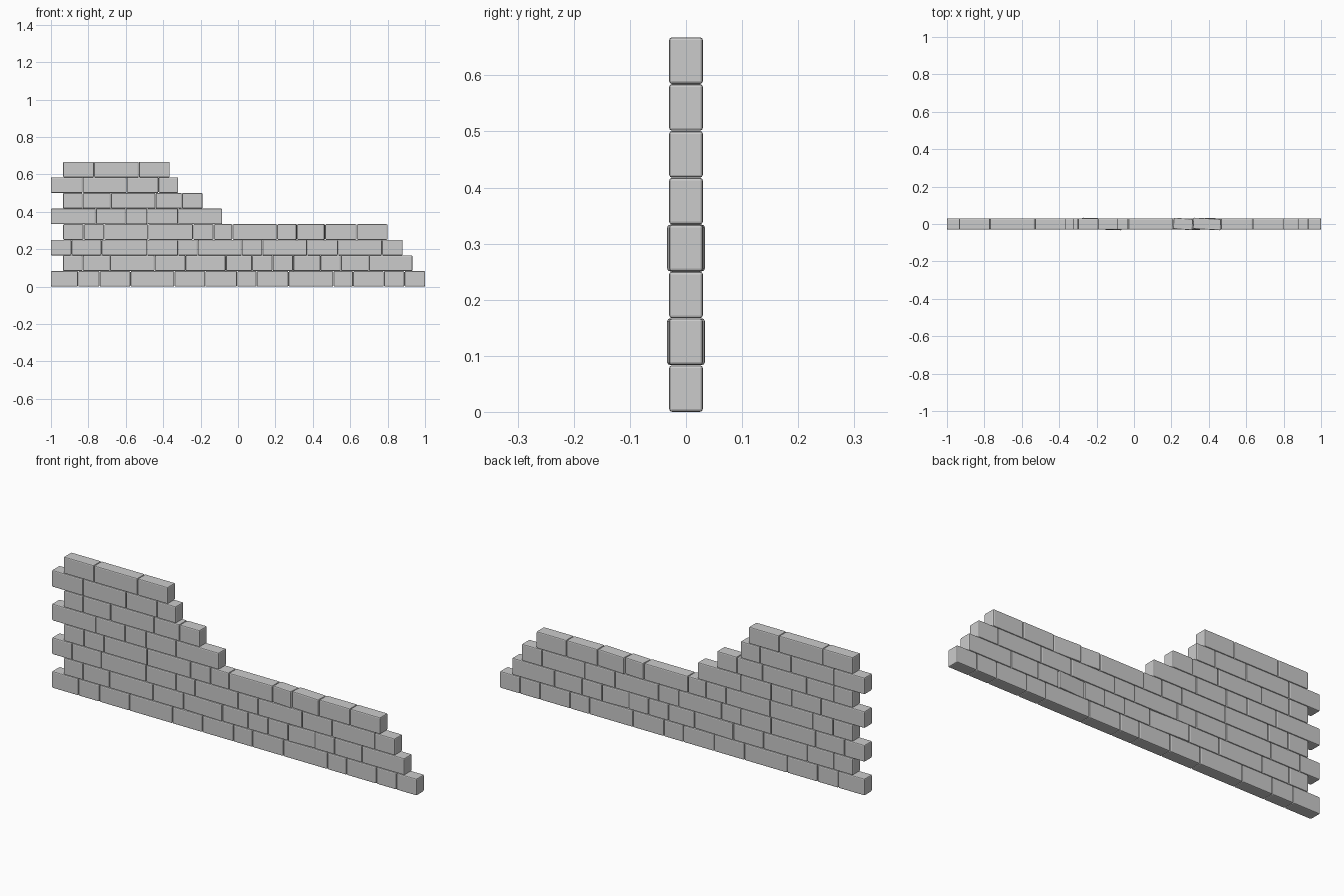
import bpy, bmesh
from math import radians
from mathutils import Matrix

if "Cube" in bpy.data.objects:
    bpy.data.objects.remove(bpy.data.objects["Cube"])

ROW_H = 0.0835
DEPTH = 0.06
GAP = 0.002

# Vertical joint positions for every course, bottom to top
COURSES = [
    [-1, -.855, -.74, -.575, -.34, -.175, -.005, .10, .27, .51, .615, .78, .89, 1],
    [-.935, -.83, -.685, -.445, -.28, -.065, .075, .185, .295, .44, .55, .70, .933],
    [-1, -.89, -.73, -.485, -.32, -.215, .02, .13, .37, .535, .77, .88],
    [-.935, -.825, -.715, -.48, -.24, -.13, -.03, .21, .315, .465, .635, .80],
    [-1, -.76, -.60, -.485, -.32, -.085],
    [-.935, -.83, -.68, -.44, -.30, -.19],
    [-1, -.83, -.595, -.425, -.32],
    [-.935, -.77, -.53, -.365],
]
# Slightly twisted bricks: (course, index) -> degrees
TWIST = {(1, 4): -2, (1, 8): 3, (3, 7): -4, (3, 8): -3}


def add_brick(bm, x0, x1, z0, twist):
    # One softened block, centred on its own axis
    b = bmesh.new()
    bmesh.ops.create_cube(b, size=1)
    bmesh.ops.scale(b, vec=(x1 - x0 - GAP, DEPTH, ROW_H - .0005), verts=b.verts)
    bmesh.ops.bevel(b, geom=b.edges[:], offset=.005, segments=2, profile=.5,
                    affect='EDGES')
    place = Matrix.Translation(((x0 + x1) / 2, 0, z0 + ROW_H / 2))
    b.transform(place @ Matrix.Rotation(radians(twist), 4, 'Z'))
    tmp = bpy.data.meshes.new("tmp")
    b.to_mesh(tmp)
    b.free()
    bm.from_mesh(tmp)
    bpy.data.meshes.remove(tmp)


# Brick courses
for row, joints in enumerate(COURSES):
    bm = bmesh.new()
    for i, (x0, x1) in enumerate(zip(joints, joints[1:])):
        # extend end bricks so the course reaches its outer position
        a = x0 - GAP / 2 if i == 0 else x0
        c = x1 + GAP / 2 if i == len(joints) - 2 else x1
        add_brick(bm, a, c, row * ROW_H, TWIST.get((row, i), 0))
    name = f"brick_course_{row + 1}"
    mesh = bpy.data.meshes.new(name)
    bm.to_mesh(mesh)
    bm.free()
    bpy.context.collection.objects.link(bpy.data.objects.new(name, mesh))
